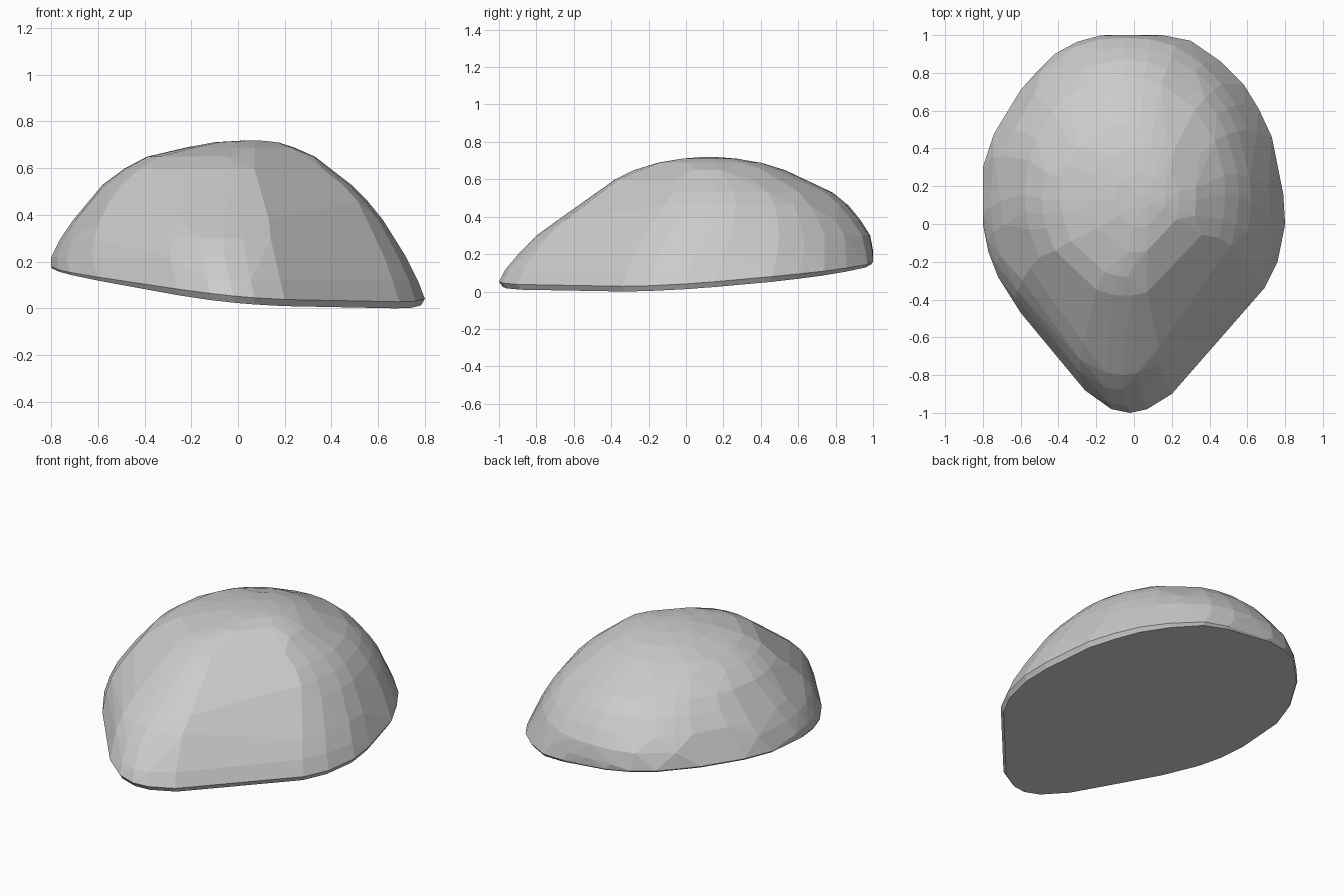
import bpy, bmesh, math, random

if "Cube" in bpy.data.objects:
    bpy.data.objects.remove(bpy.data.objects["Cube"])

random.seed(4)

# Plan outline of the boulder (widest contour, seen from above)
OUTLINE = [(0, 1), (-.15, 1), (-.3, .965), (-.42, .9), (-.51, .81), (-.6, .71),
           (-.74, .48), (-.8, .3), (-.8, 0), (-.77, -.15), (-.72, -.28),
           (-.6, -.47), (-.26, -.88), (-.12, -.98), (-.02, -1), (.07, -.98),
           (.2, -.9), (.69, -.34), (.76, -.2), (.8, 0), (.79, .16), (.73, .46),
           (.66, .61), (.58, .74), (.46, .86), (.3, .97), (.15, 1)]

# Horizontal slices: z, x min, x max, y min, y max
SLICES = [(.12, -.8, .77, -.965, 1), (.22, -.8, .72, -.88, 1),
          (.30, -.76, .67, -.8, .985), (.38, -.705, .62, -.69, .935),
          (.46, -.64, .555, -.57, .87), (.53, -.58, .485, -.47, .785),
          (.60, -.485, .39, -.38, .64), (.65, -.39, .33, -.28, .53),
          (.69, -.22, .24, -.15, .4), (.712, -.1, .17, -.02, .27),
          (.72, .03, .09, .08, .16)]


def remap(v, half, lo, hi):
    return lo + (v + half) / (2 * half) * (hi - lo)


def base_z(x, y):
    """Height of the tilted flat underside."""
    return .092 - .1 * x + .07 * y


bm = bmesh.new()

# Underside edge and the rim just above it; the bevel fades towards the back left
for x, y in OUTLINE:
    rim = min(.03, max(.008, .022 + .02 * x - .012 * y))
    s = 1 - .7 * rim
    bm.verts.new((x * s, y * s, base_z(x * s, y * s)))
    bm.verts.new((x, y, base_z(x, y) + rim))

# Dome: slices turn from the pear outline to an oval towards the top
for z, x0, x1, y0, y1 in SLICES:
    w = min(1, max(0, (z - .16) / .28))
    for x, y in OUTLINE:
        extreme = abs(x) > .78 or abs(y) > .98
        if z > .25 and not extreme and random.random() < .2:
            continue                       # irregular facets
        a = math.atan2(y, x / .8)
        px = x + (.8 * math.cos(a) - x) * w
        py = y + (math.sin(a) - y) * w
        px, py = remap(px, .8, x0, x1), remap(py, 1, y0, y1)
        if z > base_z(px, py) + .03:
            bm.verts.new((px, py, z))

# Wrap everything in a hull
bmesh.ops.convex_hull(bm, input=bm.verts[:])
bmesh.ops.delete(bm, geom=[v for v in bm.verts if not v.link_faces], context='VERTS')

# Merge nearly coplanar triangles into larger facets
bmesh.ops.dissolve_limit(bm, angle_limit=.05, verts=bm.verts[:], edges=bm.edges[:])
bmesh.ops.recalc_face_normals(bm, faces=bm.faces[:])

# Rest on the ground
low = min(v.co.z for v in bm.verts)
bmesh.ops.translate(bm, verts=bm.verts[:], vec=(0, 0, -low))

mesh = bpy.data.meshes.new("boulder")
bm.to_mesh(mesh)
bm.free()
stone = bpy.data.materials.new("stone grey")
stone.diffuse_color = (.6, .6, .6, 1)
stone.use_nodes = True
stone.node_tree.nodes["Principled BSDF"].inputs["Base Color"].default_value = stone.diffuse_color
mesh.materials.append(stone)
boulder = bpy.data.objects.new("boulder", mesh)
bpy.context.collection.objects.link(boulder)
